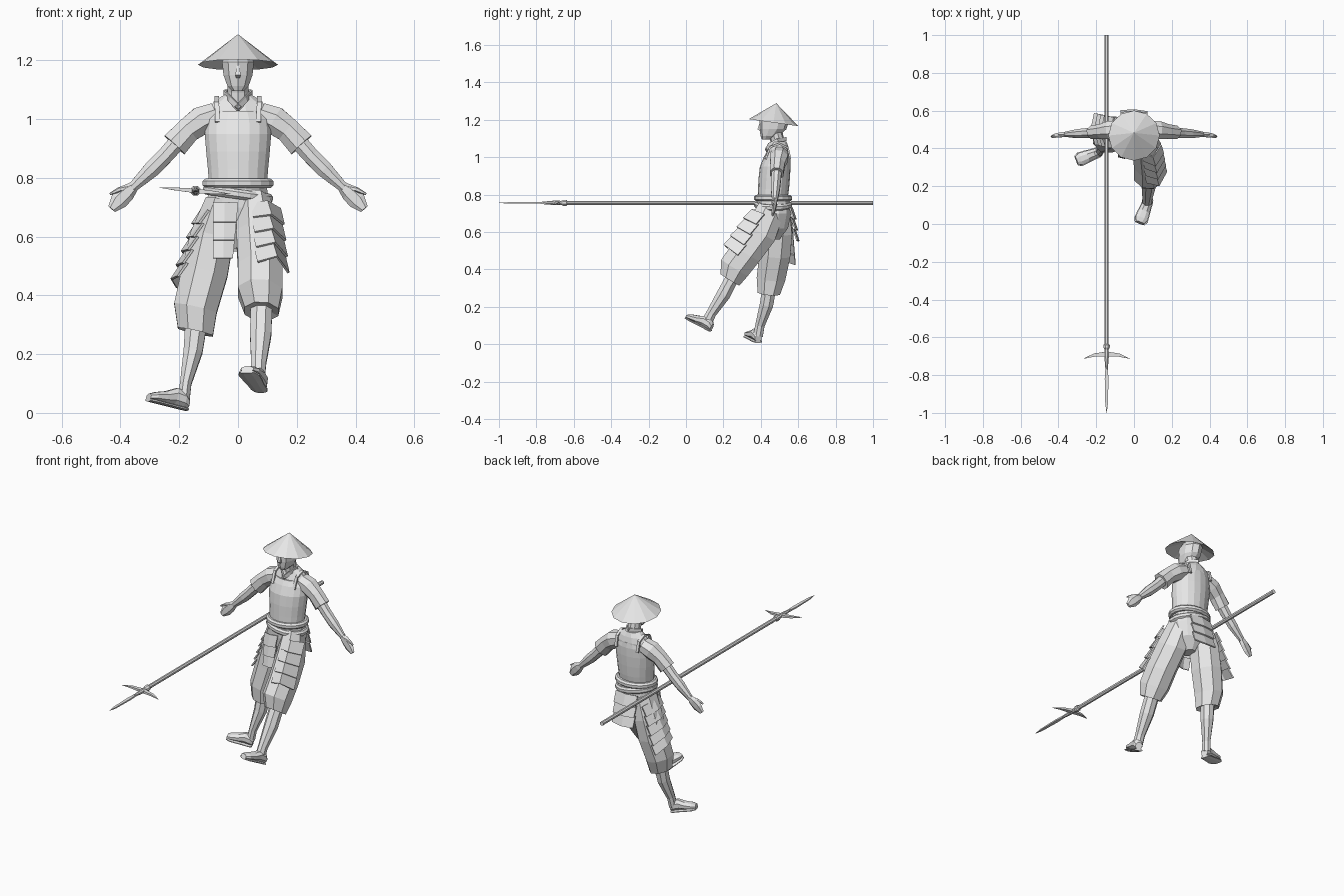
import bpy
import bmesh
from math import sin, cos, pi, radians
from mathutils import Vector, Matrix

default = bpy.data.objects.get("Cube")
if default:
    bpy.data.objects.remove(default, do_unlink=True)

grey = bpy.data.materials.new("plain_grey")
grey.use_nodes = True
grey.diffuse_color = (.8, .8, .8, 1)
grey.node_tree.nodes["Principled BSDF"].inputs["Base Color"].default_value = (.8, .8, .8, 1)

X, Y, Z = Vector((1, 0, 0)), Vector((0, 1, 0)), Vector((0, 0, 1))


def finish(name, bm):
    """Turn a bmesh into a flat shaded object."""
    bmesh.ops.recalc_face_normals(bm, faces=bm.faces)
    mesh = bpy.data.meshes.new(name)
    bm.to_mesh(mesh)
    bm.free()
    mesh.materials.append(grey)
    obj = bpy.data.objects.new(name, mesh)
    bpy.context.collection.objects.link(obj)
    return obj


def loft(name, rings, side=X, sides=8, axis=None, flip=1, turn=None):
    """Skin elliptical rings (centre, half width, half depth) along a path."""
    bm = bmesh.new()
    centres = [Vector(ring[0]) for ring in rings]
    loops = []
    for i, (_, a, b) in enumerate(rings):
        before, after = centres[max(i - 1, 0)], centres[min(i + 1, len(rings) - 1)]
        t = axis or (after - before).normalized()
        u = (side - t * side.dot(t)).normalized()
        v = t.cross(u)
        loop = []
        for k in range(sides):
            angle = 2 * pi * (k + .5) / sides
            p = centres[i] + u * a * cos(angle) + v * b * sin(angle)
            if turn:
                p = turn @ p
            p.x *= flip
            loop.append(bm.verts.new(p))
        loops.append(loop)
    for low, high in zip(loops, loops[1:]):
        for k in range(sides):
            j = (k + 1) % sides
            bm.faces.new((low[k], low[j], high[j], high[k]))
    bm.faces.new(loops[0])
    bm.faces.new(loops[-1])
    return finish(name, bm)


def tasset(name, top, bottom, rows, out):
    """Hanging guard made of overlapping lames."""
    bm = bmesh.new()
    out = Vector(out).normalized()
    top, bottom = [Vector(p) for p in top], [Vector(p) for p in bottom]
    for r in range(rows):
        upper = [bm.verts.new(p.lerp(q, r / rows)) for p, q in zip(top, bottom)]
        lower = [bm.verts.new(p.lerp(q, (r + 1.08) / rows) + out * .013)
                 for p, q in zip(top, bottom)]
        for k in range(len(top) - 1):
            bm.faces.new((upper[k], upper[k + 1], lower[k + 1], lower[k]))
    obj = finish(name, bm)
    solid = obj.modifiers.new("thickness", "SOLIDIFY")
    solid.thickness = .008
    solid.offset = 0


def foot(name, heel, toe):
    """Foot and sandal sole between two points on the ground side."""
    heel, toe = Vector(heel), Vector(toe)
    t = (toe - heel).normalized()
    u = t.cross(Z).normalized()
    v = u.cross(t)
    shape = [(0, .02, .04), (.12, .027, .06), (.35, .028, .065),
             (.6, .033, .045), (.85, .036, .033), (1, .024, .022)]
    loft(name, [(heel.lerp(toe, f) + v * h / 2, w, h / 2) for f, w, h in shape],
         u, axis=t)
    loft(name + "_sole", [(heel.lerp(toe, f), w + .005, .006) for f, w, _ in shape],
         u, axis=t)


# Straw hat: tilted cone with a hollow underside
bm = bmesh.new()
tilt = Matrix.Translation((0, .468, 1.185)) @ Matrix.Rotation(radians(-8), 4, 'X')
apex = bm.verts.new(tilt @ Vector((0, 0, .105)))
hollow = bm.verts.new(tilt @ Vector((0, 0, .06)))
rim = [bm.verts.new(tilt @ Vector((.136 * cos(k * pi / 6), .134 * sin(k * pi / 6), 0)))
       for k in range(12)]
for k in range(12):
    bm.faces.new((rim[k - 1], rim[k], apex))
    bm.faces.new((rim[k], rim[k - 1], hollow))
finish("straw_hat", bm)

# Head and neck
loft("head", [((0, .43, 1.095), .02, .024), ((0, .447, 1.113), .038, .048),
              ((0, .465, 1.15), .052, .072), ((0, .472, 1.195), .057, .08),
              ((0, .475, 1.235), .034, .045)], sides=10, axis=Z)
loft("nose", [((0, .398, 1.185), .006, .006), ((0, .392, 1.15), .013, .013),
              ((0, .4, 1.14), .009, .006)], sides=4, axis=Z)
loft("neck", [((0, .497, 1.04), .045, .042), ((0, .488, 1.09), .037, .038),
              ((0, .476, 1.135), .038, .04)], sides=10, axis=Z)

# Upper body
loft("undershirt", [((0, .49, .95), .105, .065), ((0, .497, 1.03), .105, .058),
                    ((0, .5, 1.06), .085, .048), ((0, .498, 1.085), .045, .04)],
     sides=12, axis=Z)
loft("breastplate", [((0, .462, .77), .1, .08), ((0, .468, .83), .104, .083),
                     ((0, .472, .89), .11, .084), ((0, .477, .95), .115, .082),
                     ((0, .487, 1), .111, .072), ((0, .493, 1.028), .09, .062)],
     sides=18, axis=Z)
loft("hips", [((0, .467, .78), .1, .087), ((0, .472, .7), .112, .094),
              ((0, .468, .62), .085, .08), ((0, .46, .56), .03, .04)], sides=12, axis=Z)

# Sash: two padded bands, the lower one sloping
bands = [("upper_sash", .765, 0), ("lower_sash", .728, radians(8))]
for name, low, slope in bands:
    pivot = Vector((0, .466, low + .018))
    turn = Matrix.Translation(pivot) @ Matrix.Rotation(slope, 4, 'Y') @ Matrix.Translation(-pivot)
    loft(name, [((0, .466, low + dz), .112 + grow, .092 + grow)
                for dz, grow in ((0, 0), (.009, .01), (.024, .01), (.033, 0))],
         sides=18, axis=Z, turn=turn)

# Paired parts: collar, straps, arms
for label, flip in (("left", 1), ("right", -1)):
    loft(label + "_collar", [((-.004, .428, 1.035), .014, .005), ((.026, .447, 1.068), .014, .005),
                             ((.046, .49, 1.09), .014, .005), ((0, .535, 1.097), .014, .005)],
         Z, 4, flip=flip)
    loft(label + "_strap", [((.07, .425, .99), .011, .007), ((.072, .45, 1.055), .011, .007),
                            ((.073, .5, 1.073), .011, .007), ((.072, .545, 1.05), .011, .007),
                            ((.07, .558, .99), .011, .007)], X, 4, flip=flip)
    loft(label + "_sleeve", [((.075, .5, 1.015), .05, .045), ((.125, .497, .995), .052, .052),
                             ((.17, .49, .962), .042, .046), ((.216, .485, .912), .038, .05)],
         Y, flip=flip)
    loft(label + "_forearm", [((.195, .485, .935), .03, .032), ((.25, .481, .873), .028, .03),
                              ((.295, .478, .828), .026, .03), ((.36, .475, .766), .015, .018)],
         Y, flip=flip)
    loft(label + "_hand", [((.352, .475, .773), .014, .017), ((.378, .473, .75), .015, .029),
                           ((.405, .469, .723), .012, .031), ((.43, .464, .694), .007, .015)],
         Y, 6, flip=flip)
    loft(label + "_thumb", [((.372, .472, .766), .01, .01), ((.405, .465, .76), .009, .009),
                            ((.436, .46, .745), .005, .004)], Y, 6, flip=flip)

# Baggy trousers
loft("left_trouser", [((.055, .455, .72), .06, .08), ((.068, .4, .6), .08, .095),
                      ((.076, .32, .49), .082, .093), ((.075, .26, .41), .082, .09),
                      ((.08, .235, .345), .062, .064), ((.08, .238, .35), .04, .04)],
     axis=Vector((-.05, -.53, -.85)).normalized())
loft("right_trouser", [((-.055, .475, .72), .06, .088), ((-.088, .485, .6), .08, .09),
                       ((-.113, .475, .48), .085, .09), ((-.145, .455, .355), .08, .083),
                       ((-.145, .443, .275), .066, .065), ((-.145, .444, .285), .04, .04)],
     axis=Vector((-.22, -.1, -.97)).normalized())

# Lower legs and feet
loft("left_shin", [((.08, .25, .36), .04, .038), ((.077, .2, .265), .039, .04),
                   ((.07, .135, .165), .027, .029), ((.068, .11, .115), .027, .032)])
loft("right_shin", [((-.143, .445, .3), .04, .04), ((-.153, .43, .21), .035, .039),
                    ((-.178, .395, .1), .021, .027), ((-.185, .385, .045), .022, .028)])
foot("left_foot", (.078, .13, .073), (.03, .003, .14))
foot("right_foot", (-.175, .385, .012), (-.306, .335, .045))

# Hanging armour plates
tasset("left_thigh_guard", [(.04, .385, .715), (.1, .355, .72), (.143, .42, .695)],
       [(.06, .232, .512), (.125, .215, .53), (.165, .29, .475)], 4, (.5, -.7, .4))
tasset("right_thigh_guard", [(-.1, .4, .69), (-.125, .48, .69), (-.105, .565, .68)],
       [(-.19, .42, .465), (-.213, .5, .455), (-.195, .585, .425)], 5, (-1, 0, .3))
tasset("front_guard", [(-.085, .375, .715), (-.045, .365, .715), (0, .375, .715)],
       [(-.085, .37, .53), (-.05, .362, .53), (-.018, .37, .53)], 3, (0, -1, .1))
tasset("back_guard", [(.07, .555, .73), (0, .567, .73), (-.07, .555, .73)],
       [(.07, .58, .56), (0, .59, .555), (-.07, .585, .56)], 3, (0, 1, 0))

# Spear with a curved crossbar
def along(*stations):
    return [((-.145, y, .756), a, b) for y, a, b in stations]


loft("spear_shaft", along((1, .012, .012), (-.66, .012, .012)))
loft("spear_socket", along((-.635, .013, .013), (-.64, .018, .018), (-.655, .018, .018),
                           (-.665, .012, .012), (-.7, .013, .013), (-.77, .007, .007)))
loft("spear_blade", along((-.69, .01, .008), (-.76, .009, .007), (-.82, .014, .006),
                          (-.95, .01, .005), (-1, .001, .001)), sides=4)
loft("spear_crossbar", [((-.145 + s * reach, y, .756 - s * reach * .09), size, size * .6)
                        for s, reach, y, size in ((-1, .123, -.713, .001), (-1, .065, -.694, .012),
                                                  (1, 0, -.688, .018), (1, .065, -.694, .012),
                                                  (1, .123, -.713, .001))], Y, 4)
